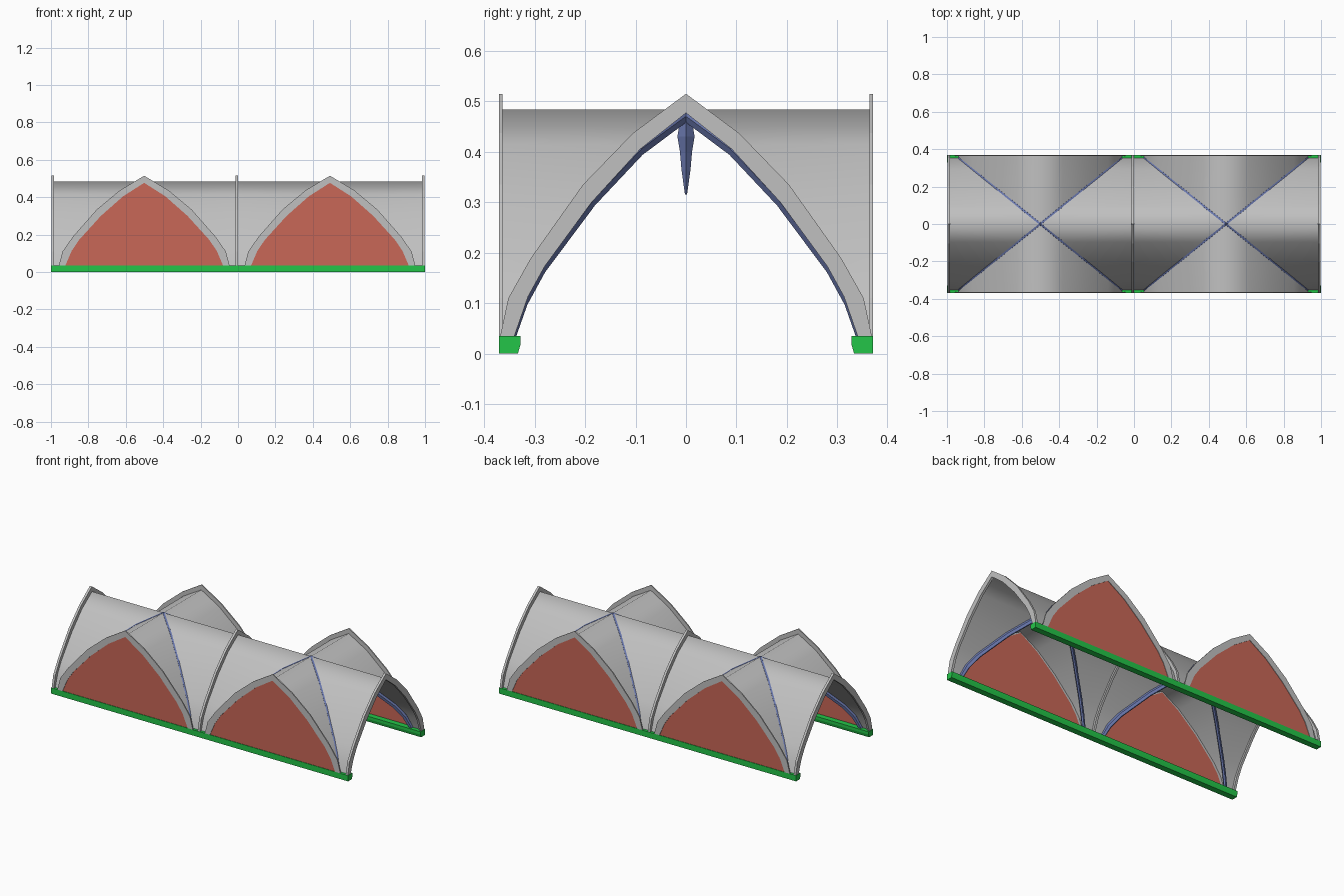
import bpy
from mathutils import Vector

if "Cube" in bpy.data.objects:
    bpy.data.objects.remove(bpy.data.objects["Cube"], do_unlink=True)


def material(name, rgb):
    m = bpy.data.materials.new(name)
    m.use_nodes = True
    m.diffuse_color = (*rgb, 1)
    m.node_tree.nodes["Principled BSDF"].inputs["Base Color"].default_value = (*rgb, 1)
    return m


STONE = material("grey stone", (0.53, 0.53, 0.53))
BRICK = material("red infill", (0.58, 0.135, 0.095))
GREEN = material("green beam", (0.017, 0.56, 0.065))
BLUE = material("blue rib", (0.145, 0.19, 0.43))

# Half profiles of the pointed arch: (half width, height)
INNER = [(.340, .035), (.313, .113), (.280, .173), (.187, .300), (.091, .405), (0, .477)]
OUTER = [(.368, .035), (.352, .110), (.307, .190), (.204, .335), (.105, .437), (0, .515)]
WEB = [(.353, .035), (.330, .110), (.293, .178), (.193, .312), (.097, .414), (0, .484)]
STRETCH = 1.24          # side arches are wider than cross arches
DEPTH = .37
BAYS = (-.5015, .4915)
CROSS = (-.990, -.007, .990)
THICK = .007


def full(half):
    return [(-w, z) for w, z in half] + [(w, z) for w, z in reversed(half[:-1])]


def build(name, verts, faces, mat, smooth=False):
    me = bpy.data.meshes.new(name)
    me.from_pydata(verts, [], faces)
    me.materials.append(mat)
    ob = bpy.data.objects.new(name, me)
    bpy.context.collection.objects.link(ob)
    for p in me.polygons:
        p.use_smooth = smooth
    return ob


def loft(name, rings, mat, capped=True):
    """Join closed rings of equal length into a tube."""
    n = len(rings[0])
    faces = [(i * n + j, i * n + (j + 1) % n, (i + 1) * n + (j + 1) % n, (i + 1) * n + j)
             for i in range(len(rings) - 1) for j in range(n)]
    if capped:
        faces += [tuple(reversed(range(n))), tuple(range((len(rings) - 1) * n, len(rings) * n))]
    return build(name, [v for r in rings for v in r], faces, mat)


def arch_band(name, place, low, high):
    """Flat pointed arch; place(w, d, z) puts a profile point in the model."""
    rings = [[place(a, low, az), place(a, high, az), place(b, high, bz), place(b, low, bz)]
             for (a, az), (b, bz) in zip(full(INNER), full(OUTER))]
    return loft(name, rings, STONE)


def web(name, place, edge_of, edge):
    """Curved sheet from the diagonal groin out to the arch."""
    pts = full(WEB)
    verts = []
    for w, z in pts:
        verts += [place(w, edge_of(abs(w)), z), place(w, edge, z)]
    faces = [(2 * i, 2 * i + 1, 2 * i + 3, 2 * i + 2) for i in range(len(pts) - 1)]
    return build(name, verts, faces, STONE, smooth=True)


def diagonal_rib(name, cx, side):
    section = [(-.005, .003), (.005, .003), (.010, -.008),
               (.005, -.023), (-.005, -.023), (-.010, -.008)]
    path = [Vector((cx + w * STRETCH, side * w, z)) for w, z in full(WEB)]
    across = Vector((-side, STRETCH, 0)).normalized()
    rings = []
    for i, p in enumerate(path):
        a = path[max(i - 1, 0)]
        b = path[min(i + 1, len(path) - 1)]
        normal = (b - a).cross(across).normalized()
        if normal.z < 0:
            normal = -normal
        ring = [p + across * s + normal * n for s, n in section]
        for v in ring:
            v.z = max(v.z, .035)
        rings.append(ring)
    return loft(name, rings, BLUE)


# Cross arches over the span
for i, x in enumerate(CROSS):
    arch_band(f"cross_arch_{i + 1}", lambda w, d, z: (x + d, w, z), -THICK, THICK)

for i, cx in enumerate(BAYS):
    tag = f"bay_{i + 1}"
    for side, end in ((-1, "front"), (1, "back")):
        # Side arch, infill panel and the vault web behind them
        place = lambda w, d, z: (cx + w * STRETCH, side * d, z)
        arch_band(f"{end}_arch_{tag}", place, DEPTH - THICK, DEPTH)
        loft(f"{end}_infill_{tag}",
             [[place(w, d, z) for w, z in full(INNER)] for d in (.362, .367)], BRICK)
        web(f"{end}_web_{tag}", place, lambda w: w, DEPTH - .004)
        diagonal_rib(f"{end}_diagonal_rib_{tag}", cx, side)
    for side, end in ((-1, "right"), (1, "left")):
        # Vault web running to the cross arch
        limit = abs(CROSS[i + (side > 0)] - cx)
        web(f"{end}_web_{tag}", lambda w, d, z: (cx + side * d, w, z),
            lambda w: w * STRETCH, limit)
    # Tapered keystone where the ribs meet
    spindle = [(.002, .315), (.009, .365), (.012, .400), (.017, .430), (.013, .455), (.003, .477)]
    loft(f"keystone_{tag}",
         [[(cx + r, 0, z), (cx, r, z), (cx - r, 0, z), (cx, -r, z)] for r, z in spindle], BLUE)

# Long base beams with a chamfered inner edge
beam = [(DEPTH, 0), (.333, 0), (.328, .018), (.328, .035), (DEPTH, .035)]
for side, end in ((-1, "front"), (1, "back")):
    loft(f"{end}_beam", [[(x, side * y, z) for y, z in beam] for x in (-1, 1)], GREEN)

# Make closed parts face outwards
import bmesh
for ob in bpy.context.collection.objects:
    if ob.type == 'MESH' and ob.data.materials and ob.data.materials[0] in (STONE, BRICK, GREEN, BLUE):
        bm = bmesh.new()
        bm.from_mesh(ob.data)
        bmesh.ops.recalc_face_normals(bm, faces=bm.faces)
        if "web" in ob.name and sum(f.normal.z for f in bm.faces) < 0:
            bmesh.ops.reverse_faces(bm, faces=bm.faces)
        bm.to_mesh(ob.data)
        bm.free()
